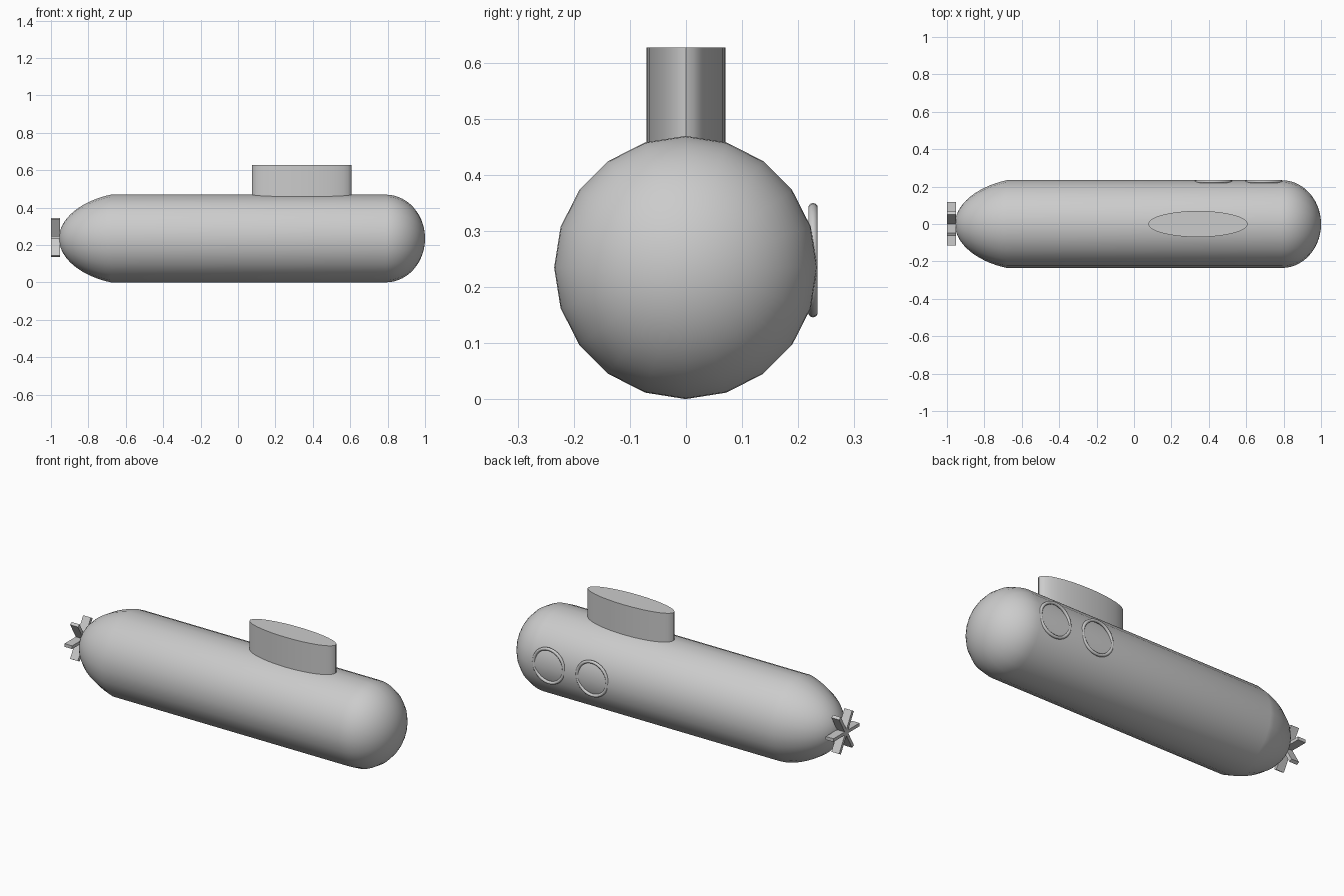
import bpy, bmesh
from math import sin, cos, pi, sqrt, radians
from mathutils import Matrix

if "Cube" in bpy.data.objects:
    bpy.data.objects.remove(bpy.data.objects["Cube"])

R, CZ = 0.2345, 0.235


def finish(bm, name, smooth=True):
    bmesh.ops.recalc_face_normals(bm, faces=bm.faces)
    me = bpy.data.meshes.new(name)
    bm.to_mesh(me)
    bm.free()
    ob = bpy.data.objects.new(name, me)
    bpy.context.collection.objects.link(ob)
    if smooth:
        bpy.ops.object.select_all(action='DESELECT')
        bpy.context.view_layer.objects.active = ob
        ob.select_set(True)
        bpy.ops.object.shade_smooth_by_angle(angle=radians(32))
    return ob


def lathe_x(profile, sides, y, z, closed=False):
    """Revolve (x, radius) points around an axis along x."""
    bm = bmesh.new()
    rings = []
    for x, r in profile:
        n = 1 if r < 1e-5 else sides
        rings.append([bm.verts.new((x, y + r * cos(2 * pi * i / sides),
                                    z + r * sin(2 * pi * i / sides))) for i in range(n)])
    for a, b in zip(rings, rings[1:]):
        for i in range(sides):
            j = (i + 1) % sides
            quad = [a[i % len(a)], a[j % len(a)], b[j % len(b)], b[i % len(b)]]
            bm.faces.new(list(dict.fromkeys(quad)))
    return bm


# Hull: slightly pointed tail, straight body, round nose
N = 14
profile = []
for i in range(N + 1):
    t = cos(pi / 2 * i / N)
    r = 0.5 * sqrt(max(0, 1 - t * t)) + 0.5 * sqrt(max(0, 1 - t))
    profile.append((-0.68 - 0.277 * t, R * r))
for i in range(N + 1):
    t = sin(pi / 2 * i / N)
    profile.append((0.79 + 0.21 * t, R * sqrt(max(0, 1 - t * t))))
finish(lathe_x(profile, 20, -0.0005, CZ), "hull")

# Conning tower: upright elliptical column sunk into the hull
bm = bmesh.new()
bmesh.ops.create_cone(bm, cap_ends=True, segments=32, radius1=1, radius2=1, depth=1)
bmesh.ops.transform(bm, verts=bm.verts, matrix=Matrix.Translation((0.342, 0, 0.5135))
                    @ Matrix.Diagonal((0.266, 0.07, 0.227, 1)))
finish(bm, "conning_tower")

# Porthole rings on the back side
for k, x in enumerate((0.425, 0.695)):
    bpy.ops.mesh.primitive_torus_add(location=(x, 0.2265, 0.248), rotation=(pi / 2, 0, 0),
                                     major_segments=32, minor_segments=10,
                                     major_radius=0.0935, minor_radius=0.0085)
    ob = bpy.context.object
    ob.name = f"porthole_ring_{k + 1}"
    bpy.ops.object.shade_smooth_by_angle(angle=radians(40))

# Propeller: three crossed bars make six blades
bm = bmesh.new()
for k in range(3):
    m = (Matrix.Translation((-0.976, 0.001, 0.24)) @ Matrix.Rotation(k * pi / 3, 4, 'X')
         @ Matrix.Diagonal((0.048, 0.232, 0.018, 1)))
    bmesh.ops.create_cube(bm, size=1, matrix=m)
finish(bm, "propeller", smooth=False)
